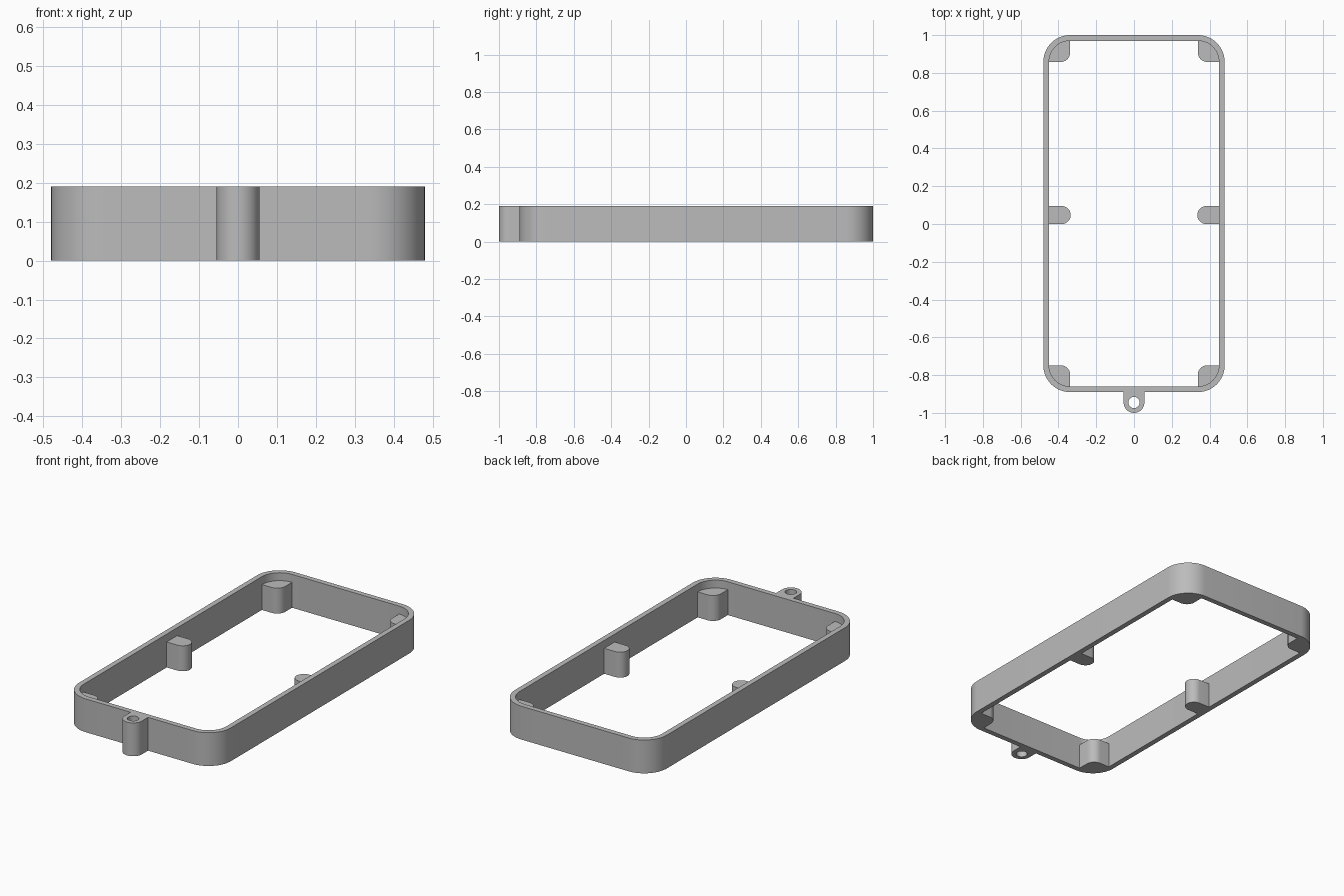
import bpy, bmesh
from math import cos, sin, pi, radians

cube = bpy.data.objects.get("Cube")
if cube:
    bpy.data.objects.remove(cube, do_unlink=True)

HEIGHT = 0.19          # rim and boss height
POST_HEIGHT = 0.145    # inner supports stop below the rim
HALF_X, HALF_Y = 0.48, 0.945
CENTRE_Y = 0.055
WALL, RADIUS = 0.03, 0.142

grey = bpy.data.materials.new("plain grey")
grey.use_nodes = True
colour = (0.5, 0.5, 0.5, 1)
grey.diffuse_color = colour
grey.node_tree.nodes["Principled BSDF"].inputs["Base Color"].default_value = colour


def arc(cx, cy, r, start, end, steps=16):
    angles = [radians(start + (end - start) * i / steps) for i in range(steps + 1)]
    return [(cx + r * cos(a), cy + r * sin(a)) for a in angles]


def rounded_rectangle(hx, hy, r):
    points = []
    for quarter, (sx, sy) in enumerate([(1, 1), (-1, 1), (-1, -1), (1, -1)]):
        points += arc(sx * (hx - r), sy * (hy - r), r, 90 * quarter, 90 * quarter + 90)
    return points


def prism(name, outline, height, y, hole=None, mirror=(False, False)):
    """Extrude an outline upward; a hole needs as many points as the outline."""
    bm = bmesh.new()
    outer = [bm.verts.new((px, py, 0)) for px, py in outline]
    if hole:
        inner = [bm.verts.new((px, py, 0)) for px, py in hole]
        for i in range(len(outer)):
            j = (i + 1) % len(outer)
            bm.faces.new((outer[i], outer[j], inner[j], inner[i]))
    else:
        bm.faces.new(outer)
    result = bmesh.ops.extrude_face_region(bm, geom=bm.faces[:])
    top = [v for v in result["geom"] if isinstance(v, bmesh.types.BMVert)]
    bmesh.ops.translate(bm, verts=top, vec=(0, 0, height))
    bmesh.ops.recalc_face_normals(bm, faces=bm.faces[:])
    mesh = bpy.data.meshes.new(name)
    bm.to_mesh(mesh)
    bm.free()
    mesh.materials.append(grey)
    ob = bpy.data.objects.new(name, mesh)
    ob.location.y = y
    bpy.context.collection.objects.link(ob)
    if any(mirror):
        mod = ob.modifiers.new("Mirror", "MIRROR")
        mod.use_axis = (mirror[0], mirror[1], False)
        mod.use_mirror_merge = False
    bpy.ops.object.select_all(action="DESELECT")
    ob.select_set(True)
    bpy.context.view_layer.objects.active = ob
    bpy.ops.object.shade_smooth_by_angle(angle=radians(30))
    return ob


# Rounded rectangular wall
in_x, in_y, in_r = HALF_X - WALL, HALF_Y - WALL, RADIUS - WALL
prism("frame_wall", rounded_rectangle(HALF_X, HALF_Y, RADIUS), HEIGHT, CENTRE_Y,
      hole=rounded_rectangle(in_x, in_y, in_r))

# Four corner posts that follow the inside of the wall
cx, cy, post_r = in_x - in_r, in_y - in_r, 0.05
corner = arc(cx, cy, in_r, 0, 90) + arc(cx + post_r, cy + post_r, post_r, 180, 270)
prism("corner_posts", corner[:-1] + [corner[-1]], POST_HEIGHT, CENTRE_Y,
      mirror=(True, True))

# Two round-ended posts midway along the long walls
mid_r = 0.0475
middle = [(in_x, -mid_r), (in_x, mid_r)] + arc(0.335 + mid_r, 0, mid_r, 90, 270)
prism("middle_posts", middle, POST_HEIGHT, 0.0475, mirror=(True, False))

# Front boss: round in front, square where it meets the wall, with a through hole
boss_r, hole_r, segments = 0.055, 0.03, 64
boss, hole = [], []
for i in range(segments):
    a = 2 * pi * i / segments
    c, s = cos(a), sin(a)
    r = boss_r / max(abs(c), s) if s > 0 else boss_r
    boss.append((r * c, r * s))
    hole.append((hole_r * c, hole_r * s))
prism("front_boss", boss, HEIGHT, CENTRE_Y - HALF_Y - boss_r, hole=hole)
